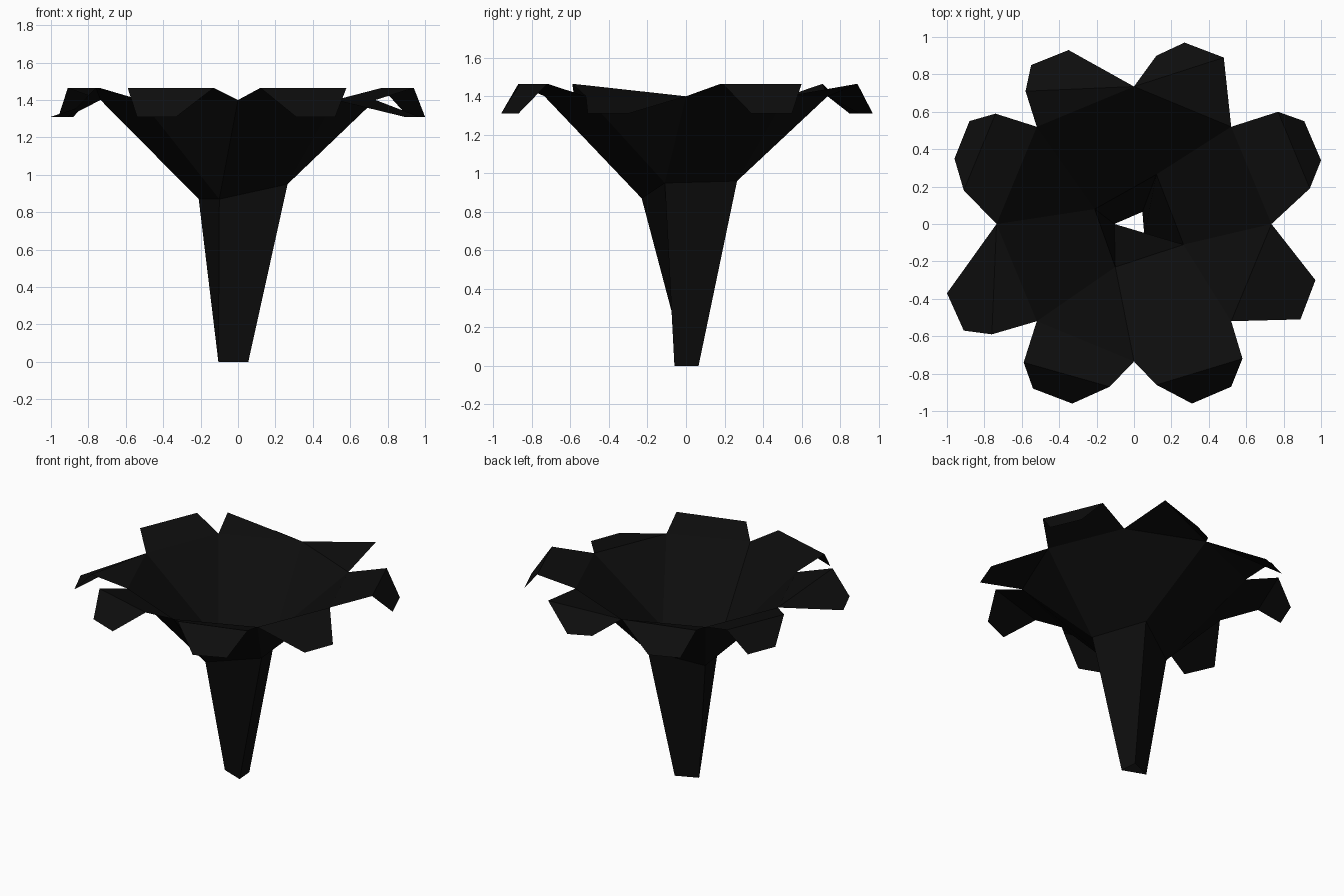
import bpy
from math import cos, sin, tau

cube = bpy.data.objects.get("Cube")
if cube:
    bpy.data.objects.remove(cube, do_unlink=True)

# Single near-black colour
black = bpy.data.materials.new("near_black")
black.use_nodes = True
colour = (0.004, 0.004, 0.004, 1)
black.diffuse_color = colour
black.node_tree.nodes["Principled BSDF"].inputs["Base Color"].default_value = colour


def build(name, faces):
    """Make a flat-shaded object from faces given as lists of points, welding shared points."""
    points = list(dict.fromkeys(p for face in faces for p in face))
    mesh = bpy.data.meshes.new(name)
    mesh.from_pydata(points, [], [[points.index(p) for p in face] for face in faces])
    mesh.materials.append(black)
    obj = bpy.data.objects.new(name, mesh)
    bpy.context.collection.objects.link(obj)
    return obj


# Stem: open three-sided foot widening to a four-cornered throat
foot_left, foot_back, foot_front = (-0.105, 0, 0), (0.045, 0.065, 0), (0.055, -0.06, 0)
throat_right, throat_back = (0.265, -0.11, 0.95), (0.12, 0.265, 0.96)
throat_left, throat_front = (-0.21, 0.08, 0.87), (-0.1, -0.23, 0.87)
build("stem_tube", [
    [foot_front, foot_back, throat_back, throat_right],
    [foot_back, foot_left, throat_left, throat_back],
    [foot_left, throat_front, throat_left],
    [foot_left, foot_front, throat_right, throat_front],
])

# Funnel: each throat corner fans out to two of the eight rim points
RIM_RADIUS, RIM_Z = 0.735, 1.4
rim = [(RIM_RADIUS * cos(tau * i / 8), RIM_RADIUS * sin(tau * i / 8), RIM_Z) for i in range(8)]
throat = [throat_right, throat_back, throat_left, throat_front]
funnel = []
for i, corner in enumerate(throat):
    following = throat[(i + 1) % len(throat)]
    start, end = rim[2 * i], rim[2 * i + 1]
    funnel.append([rim[2 * i - 1], start, corner])
    funnel.append([corner, start, end, following])
build("funnel", funnel)


# Petals: raised fold points and drooping tip points between neighbouring rim points
FOLD_Z, TIP_Z = 1.465, 1.31


def fold(x, y):
    return (x, y, FOLD_Z)


def tip(x, y):
    return (x, y, TIP_Z)


petals = [
    [fold(0.94, 0.19), tip(1, 0.34), tip(0.91, 0.55), fold(0.77, 0.6)],
    [fold(0.48, 0.89), tip(0.27, 0.97), tip(0.12, 0.9)],
    [tip(-0.35, 0.93), tip(-0.55, 0.85), fold(-0.58, 0.71)],
    [fold(-0.74, 0.59), tip(-0.88, 0.55), tip(-0.96, 0.35), fold(-0.91, 0.18)],
    [tip(-1, -0.37), tip(-0.91, -0.57), fold(-0.76, -0.59)],
    [fold(-0.59, -0.74), tip(-0.54, -0.88), tip(-0.33, -0.96), fold(-0.13, -0.87)],
    [fold(0.12, -0.86), tip(0.31, -0.96), tip(0.52, -0.87), fold(0.58, -0.72)],
    [tip(0.89, -0.51), tip(0.97, -0.3)],
]
for i, outline in enumerate(petals):
    ring = [rim[i]] + outline + [rim[(i + 1) % len(rim)]]
    base = [p for p in ring if p[2] != TIP_Z]
    tips = [n for n, p in enumerate(ring) if p[2] == TIP_Z]
    faces = [ring[tips[0] - 1:tips[-1] + 2]]
    if len(base) > 2:
        faces.append(base)
    build(f"petal_{i + 1}", faces)
